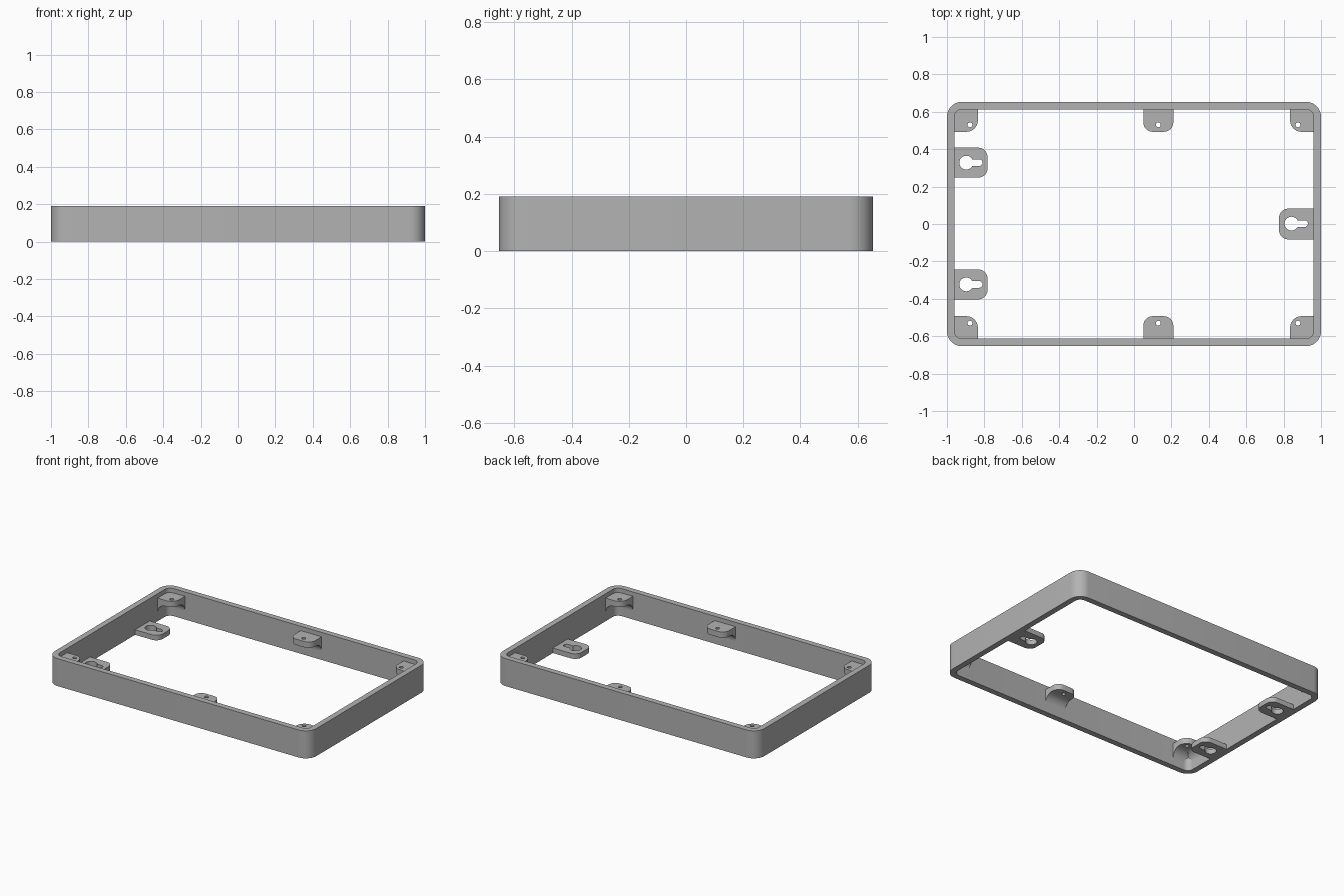
import bpy, bmesh
from math import sin, cos, pi, asin
from mathutils import Matrix, Vector

cube = bpy.data.objects.get("Cube")
if cube:
    bpy.data.objects.remove(cube, do_unlink=True)

HX, HY, H, WALL = 1.0, 0.653, 0.19, 0.04
IX, IY = HX - WALL, HY - WALL        # inner faces of the walls
EMBED = 0.01                         # overlap of the tabs into the walls
TOP, PLATE, FILLET = 0.16, 0.04, 0.06

grey = bpy.data.materials.new("light grey")
grey.use_nodes = True
tone = (0.45, 0.45, 0.45, 1)
grey.diffuse_color = tone
grey.node_tree.nodes["Principled BSDF"].inputs["Base Color"].default_value = tone


def arc(cx, cy, r, a0, a1, n=10):
    return [(cx + r * cos(a0 + (a1 - a0) * i / n), cy + r * sin(a0 + (a1 - a0) * i / n))
            for i in range(n + 1)]


def circle(cx, cy, r, n=24):
    return arc(cx, cy, r, 0, 2 * pi, n)[:-1]


def rounded(x0, x1, y0, y1, radii):
    """Rectangle outline; radii for the corners ++, -+, --, +-."""
    pts = []
    for i, r in enumerate(radii):
        cx = x1 - r if i in (0, 3) else x0 + r
        cy = y1 - r if i < 2 else y0 + r
        pts += arc(cx, cy, r, i * pi / 2, (i + 1) * pi / 2) if r else [(cx, cy)]
    return pts


def slab(name, outlines, z0, z1, matrix=Matrix()):
    """Solid with holes: the first outline is the edge, the others are cut out."""
    curve = bpy.data.curves.new(name, "CURVE")
    curve.dimensions, curve.fill_mode = "2D", "BOTH"
    curve.extrude = (z1 - z0) / 2
    for pts in outlines:
        spline = curve.splines.new("POLY")
        spline.points.add(len(pts) - 1)
        for p, (x, y) in zip(spline.points, pts):
            p.co = (x, y, 0, 1)
        spline.use_cyclic_u = True
    helper = bpy.data.objects.new(name + " outline", curve)
    bpy.context.collection.objects.link(helper)
    mesh = bpy.data.meshes.new_from_object(helper)
    bpy.data.objects.remove(helper, do_unlink=True)
    bpy.data.curves.remove(curve)
    bm = bmesh.new()
    bm.from_mesh(mesh)
    bmesh.ops.remove_doubles(bm, verts=bm.verts, dist=1e-5)
    bm.transform(matrix @ Matrix.Translation((0, 0, (z0 + z1) / 2)))
    bmesh.ops.recalc_face_normals(bm, faces=bm.faces)
    bm.to_mesh(mesh)
    bm.free()
    mesh.materials.clear()
    mesh.materials.append(grey)
    obj = bpy.data.objects.new(name, mesh)
    bpy.context.collection.objects.link(obj)
    bpy.ops.object.select_all(action="DESELECT")
    obj.select_set(True)
    bpy.context.view_layer.objects.active = obj
    bpy.ops.object.shade_smooth_by_angle(angle=pi / 6)
    return obj


def gusset(name, start, along, inward, length):
    """Concave support below a tab, swept along the wall."""
    z = TOP - PLATE
    profile = [(-EMBED, z), (FILLET, z)]
    profile += arc(FILLET, z - FILLET, FILLET, pi / 2, pi)[1:]
    profile += [(-EMBED, z - FILLET)]
    m = Matrix.Translation(start) @ Matrix((inward, (0, 0, 1), along)).transposed().to_4x4()
    slab(name, [profile], 0, length, m)


# Outer frame
slab("frame", [rounded(-HX, HX, -HY, HY, [0.08] * 4),
               rounded(-IX, IX, -IY, IY, [0.04] * 4)], 0, H)

# Upper screw tabs on the long walls, with supports underneath
for side, s in (("back", 1), ("front", -1)):
    flip = Matrix.Diagonal((1, s, 1, 1))
    tip = IY - 0.12
    slab(side + "_middle_tab",
         [rounded(0.05, 0.21, tip, IY + EMBED, [0, 0, 0.05, 0.05]), circle(0.13, 0.53, 0.013)],
         TOP - PLATE, TOP, flip)
    gusset(side + "_middle_support", Vector((0.05, s * IY, 0)), (1, 0, 0), (0, -s, 0), 0.16)
    for hand, t in (("left", 1), ("right", -1)):
        name = f"{side}_{hand}_corner"
        slab(name + "_tab",
             [rounded(IX - 0.125, IX + EMBED, tip, IY + EMBED, [0, 0, 0.06, 0]),
              circle(0.877, 0.53, 0.013)],
             TOP - PLATE, TOP, Matrix.Diagonal((t, s, 1, 1)))
        gusset(name + "_long_support", Vector((t * (IX - 0.125), s * IY, 0)),
               (t, 0, 0), (0, -s, 0), 0.125)
        gusset(name + "_short_support", Vector((t * IX, s * tip, 0)),
               (0, s, 0), (-t, 0, 0), 0.12)


# Keyhole hanging tabs at the bottom of the short walls
def keyhole(cx, cy, end, r=0.037, w=0.018):
    a = asin(w / r)
    return arc(cx, cy, r, a, 2 * pi - a, 24) + arc(end - w, cy, w, -pi / 2, pi / 2)


for name, y in (("right_back_hanger", 0.328), ("right_front_hanger", -0.323)):
    slab(name, [rounded(-IX - EMBED, -0.783, y - 0.08, y + 0.08, [0.05, 0, 0, 0.05]),
                keyhole(-0.897, y, -0.81)], 0, 0.035)
slab("left_hanger", [rounded(0.775, IX + EMBED, -0.082, 0.082, [0, 0.05, 0.05, 0]),
                     keyhole(0.842, 0.002, 0.93)], 0, 0.035)
